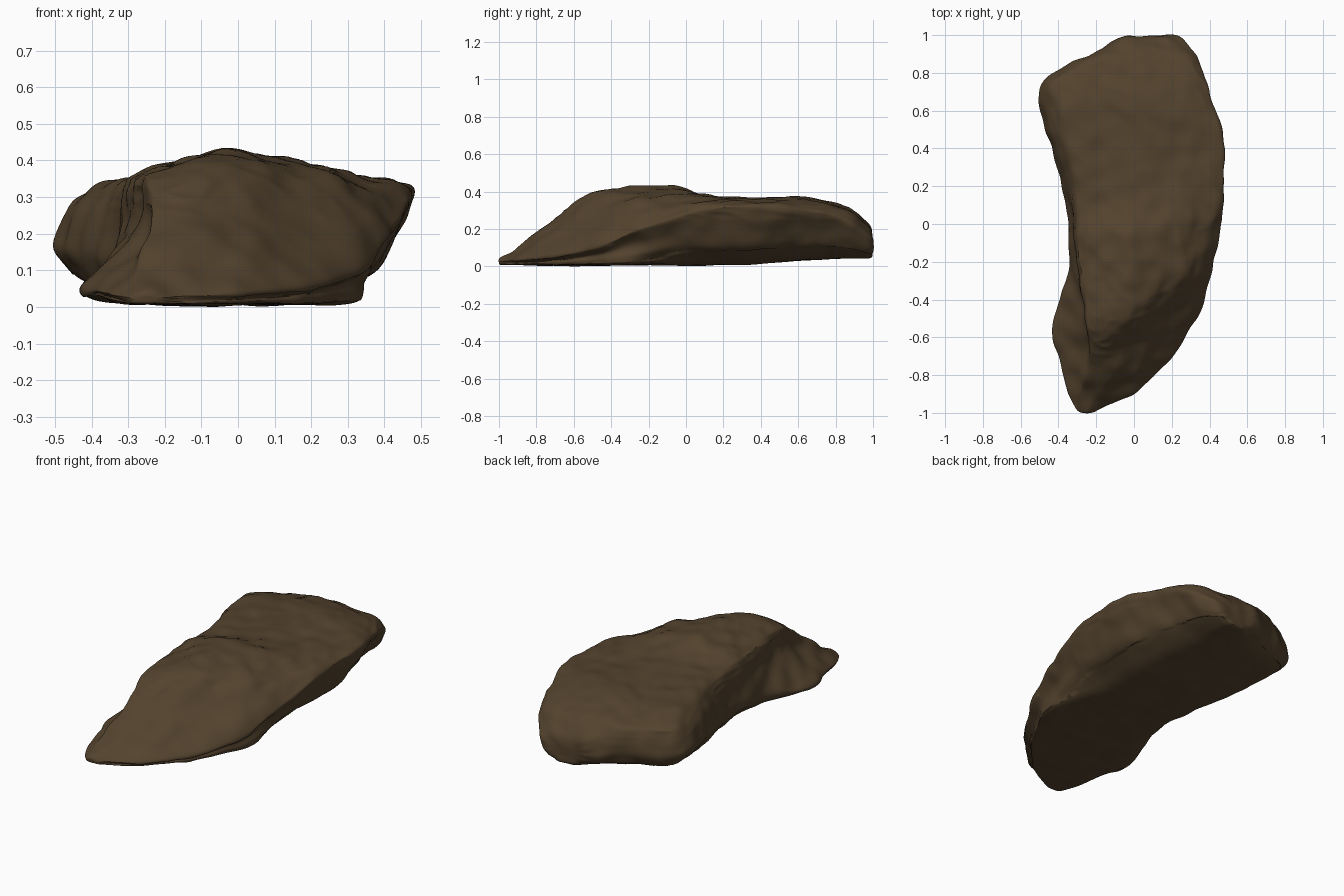
import bpy, bmesh
from mathutils import Vector, noise

cube = bpy.data.objects.get("Cube")
if cube:
    bpy.data.objects.remove(cube, do_unlink=True)

# Stations along the rock: y, then x and z of the left ledge, left rim, right rim,
# right flank, and last the height of the crest
STATIONS = [
    (-1, -.30, .03, -.28, .04, -.23, .04, -.2, .03, .045),
    (-.9, -.37, .04, -.28, .1, -.1, .09, .01, .04, .105),
    (-.78, -.40, .05, -.25, .2, -.04, .17, .14, .05, .2),
    (-.65, -.43, .05, -.24, .3, -.05, .27, .26, .07, .31),
    (-.55, -.45, .05, -.27, .36, -.05, .36, .32, .09, .395),
    (-.42, -.43, .06, -.28, .37, .1, .38, .4, .13, .42),
    (-.28, -.36, .08, -.3, .37, .23, .38, .44, .2, .44),
    (-.04, -.35, .1, -.31, .37, .25, .38, .485, .29, .452),
    (.06, -.35, .12, -.31, .36, .32, .37, .495, .32, .4),
    (.35, -.44, .14, -.32, .35, .4, .36, .505, .34, .365),
    (.6, -.51, .16, -.38, .34, .36, .36, .46, .32, .375),
    (.76, -.51, .16, -.44, .31, .31, .34, .4, .29, .355),
    (.9, -.22, .15, -.18, .29, .27, .29, .34, .23, .31),
    (1, -.05, .13, 0, .19, .18, .2, .24, .15, .21),
]


def blend(a, b, t):
    t = min(1, max(0, (t - a) / (b - a)))
    return t * t * (3 - 2 * t)


def section(y, lx, lz, tlx, tlz, trx, trz, rx, rz, crest):
    """Ring of points, from bottom left over the top to bottom right."""
    k = min(1, (rx - lx) / .8)
    back = blend(.1, .9, y)
    base = .01 + .035 * back
    cliff = 1 - blend(-.2, .35, y)
    flank = blend(-.4, .1, y)
    tuck = (tlx - lx) * (.3 + .85 * cliff * k)
    foot = rx - (.08 + .2 * flank) * k
    return [Vector(p) for p in (
        (lx + .08 * k, y, base + .045 * back),
        (lx, y, lz),
        # recess between the low ledge and the overhanging rim
        (lx + tuck, y, lz + (tlz - lz) * .55),
        (tlx, y, tlz),
        ((tlx + trx) / 2, y, crest),
        (trx, y, trz),
        (rx, y, rz),
        # undercut flank in two planes
        (rx - .08 * k, y, rz * .6),
        (rx - (.07 + .06 * flank) * k, y, base + (rz - base) * .28),
        (foot, y, base),
        ((lx + foot) / 2, y, base),
    )]


# Loft the sections into a closed block
bm = bmesh.new()
rings = [[bm.verts.new(p) for p in section(*s)] for s in STATIONS]
count = len(rings[0])
for a, b in zip(rings, rings[1:]):
    for i in range(count):
        j = (i + 1) % count
        bm.faces.new((a[i], a[j], b[j], b[i]))
bm.faces.new(rings[0])
bm.faces.new(rings[-1])
bmesh.ops.recalc_face_normals(bm, faces=bm.faces)
mesh = bpy.data.meshes.new("rock")
bm.to_mesh(mesh)
bm.free()
rock = bpy.data.objects.new("rock", mesh)
bpy.context.collection.objects.link(rock)

# Refine: flat levels keep the planes broad, then rounded levels soften the edges
for kind, levels in (("SIMPLE", 1), ("CATMULL_CLARK", 3)):
    mod = rock.modifiers.new(kind.lower(), "SUBSURF")
    mod.subdivision_type = kind
    mod.levels = levels
bpy.context.view_layer.update()
refined = bpy.data.meshes.new_from_object(
    rock.evaluated_get(bpy.context.evaluated_depsgraph_get()))
rock.modifiers.clear()
rock.data = refined

# Weathering: broad lumps, diagonal furrows and sheared strata near the rims
bm = bmesh.new()
bm.from_mesh(refined)
bm.normal_update()
moves = []
for v in bm.verts:
    p, n = v.co, v.normal
    lumps = noise.noise(p * 4) * .014 + noise.noise(p * 10) * .01
    furrow = noise.noise(Vector((p.x * 7 - p.z * 6, p.y * 3, p.z * 4))) * .012
    grain = Vector((p.x * 9 + p.y * 4, p.y * 5, p.z * 24))
    strata = (.2 - abs(noise.noise(grain))) * .012 * blend(.2, .35, p.z)
    rough = lumps + furrow + strata
    moves.append(n * rough * (.35 if n.z < -.8 else 1))
for v, shift in zip(bm.verts, moves):
    v.co += shift

# Stand it on the ground
ground = min(v.co.z for v in bm.verts)
bmesh.ops.translate(bm, verts=bm.verts, vec=(0, 0, -ground))
bm.to_mesh(refined)
bm.free()

# Brown stone colour
stone = bpy.data.materials.new("brown_stone")
stone.use_nodes = True
colour = (.088, .056, .027, 1)
stone.diffuse_color = colour
stone.node_tree.nodes["Principled BSDF"].inputs["Base Color"].default_value = colour
refined.materials.clear()
refined.materials.append(stone)

bpy.context.view_layer.objects.active = rock
rock.select_set(True)
bpy.ops.object.shade_smooth_by_angle(angle=.6)
